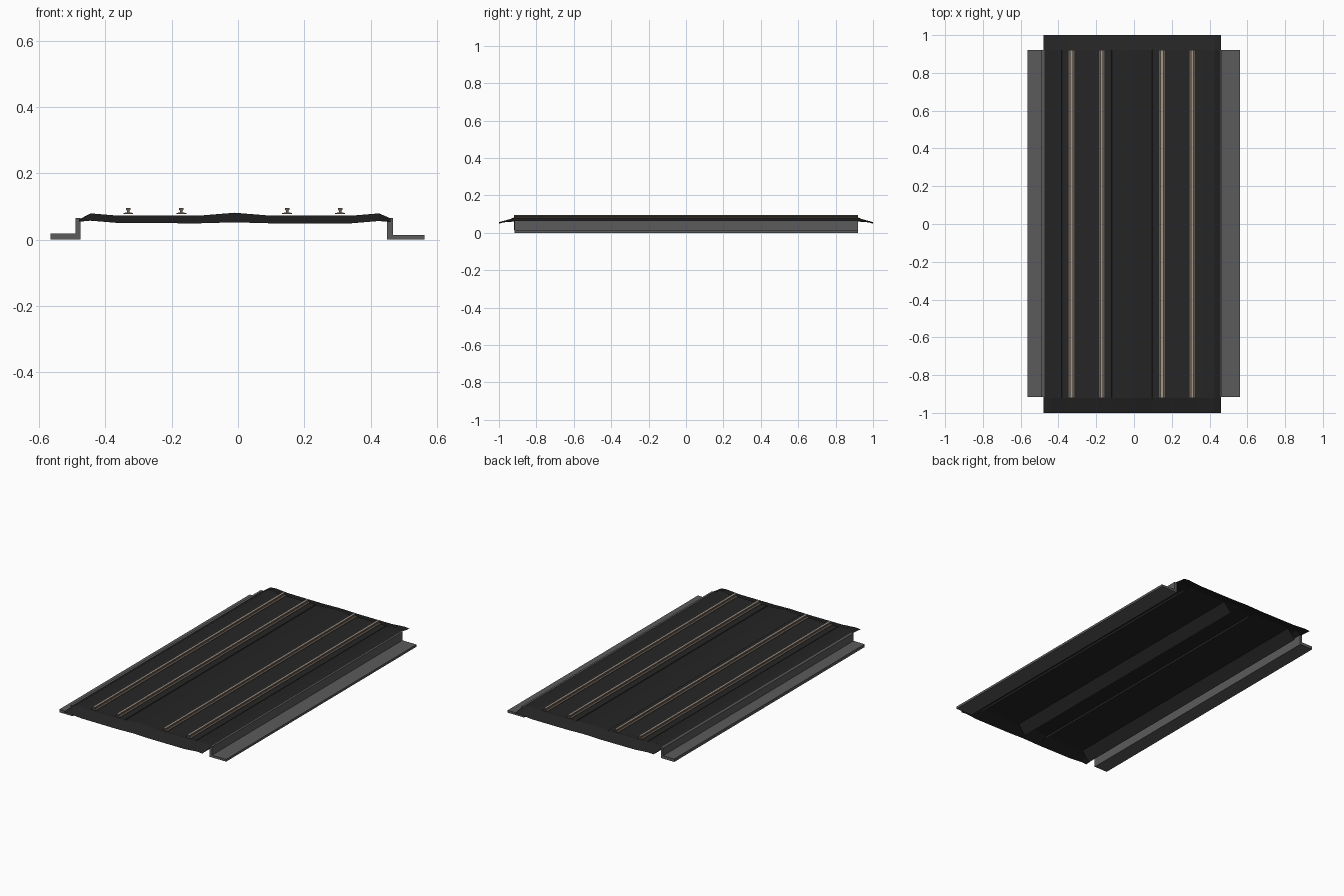
import bpy
import bmesh

if "Cube" in bpy.data.objects:
    bpy.data.objects.remove(bpy.data.objects["Cube"])


def material(name, rgb):
    m = bpy.data.materials.new(name)
    m.diffuse_color = (*rgb, 1)
    m.use_nodes = True
    m.node_tree.nodes["Principled BSDF"].inputs["Base Color"].default_value = m.diffuse_color
    return m


GROUND = material("dark ground", (0.018, 0.018, 0.018))
BALLAST = material("dark gravel", (0.020, 0.0195, 0.019))
CONCRETE = material("grey concrete", (0.105, 0.105, 0.108))
RUST = material("rusty brown", (0.13, 0.10, 0.078))
STEEL = material("worn steel", (0.36, 0.31, 0.26))


def make(name, verts, faces, mats):
    me = bpy.data.meshes.new(name)
    me.from_pydata(verts, [], faces)
    me.update()
    for m in mats:
        me.materials.append(m)
    ob = bpy.data.objects.new(name, me)
    bpy.context.collection.objects.link(ob)
    return ob


def sweep(name, profile, y0, y1, mats, closed=True):
    """Run an (x, z) profile along y; closed profiles get end caps."""
    n = len(profile)
    verts = [(x, y, z) for y in (y0, y1) for x, z in profile]
    faces = [(i, (i + 1) % n, n + (i + 1) % n, n + i)
             for i in range(n if closed else n - 1)]
    if closed:
        faces += [tuple(range(n))[::-1], tuple(range(n, 2 * n))]
    ob = make(name, verts, faces, mats)
    if closed:  # make all faces point outwards
        bm = bmesh.new()
        bm.from_mesh(ob.data)
        bmesh.ops.recalc_face_normals(bm, faces=bm.faces)
        bm.to_mesh(ob.data)
        bm.free()
    return ob


# Ground sheet: humped cross-section, with both ends drooping
top = [(-0.48, 0.060), (-0.445, 0.079), (-0.36, 0.072), (-0.12, 0.072),
       (-0.01, 0.081), (0.10, 0.072), (0.34, 0.072), (0.425, 0.079), (0.46, 0.064)]
end = [0.054, 0.057, 0.050, 0.049, 0.052, 0.049, 0.049, 0.056, 0.053]
rows = [(-1.0, True), (-0.92, False), (0.92, False), (1.0, True)]
verts = [(x, y, end[i] if droop else z)
         for y, droop in rows for i, (x, z) in enumerate(top)]
n = len(top)
faces = [(r * n + i, r * n + i + 1, (r + 1) * n + i + 1, (r + 1) * n + i)
         for r in range(3) for i in range(n - 1)]
make("ground", verts, faces, [GROUND])

# Gravel beds: open sheets whose sloped sides poke out under the ground
for side, c in (("left", -0.251), ("right", 0.228)):
    sweep(side + "_gravel_bed",
          [(c - 0.182, 0.015), (c - 0.131, 0.076), (c + 0.131, 0.076), (c + 0.182, 0.015)],
          -0.92, 0.92, [BALLAST], closed=False)

    # Two rails per bed: foot, web and head, with a worn running surface
    for k, s in (("outer", -1), ("inner", 1)):
        x = c + s * 0.080
        half = [(0.015, 0.0768), (0.015, 0.080), (0.004, 0.082),
                (0.004, 0.088), (0.007, 0.089), (0.007, 0.0955)]
        prof = [(x + dx, z) for dx, z in half] + [(x - dx, z) for dx, z in half[::-1]]
        rail = sweep(side + "_" + k + "_rail", prof, -0.92, 0.92, [RUST, STEEL])
        for p in rail.data.polygons:
            if p.normal.z > 0.9 and p.center.z > 0.09:
                p.material_index = 1

# Concrete side ledges: upright wall plus a low step outside
sweep("left_ledge", [(-0.565, 0), (-0.475, 0), (-0.475, 0.065), (-0.49, 0.065),
                     (-0.49, 0.018), (-0.565, 0.018)], -0.917, 0.92, [CONCRETE])
sweep("right_ledge", [(0.45, 0), (0.562, 0), (0.562, 0.014), (0.467, 0.014),
                      (0.467, 0.065), (0.45, 0.065)], -0.917, 0.92, [CONCRETE])
